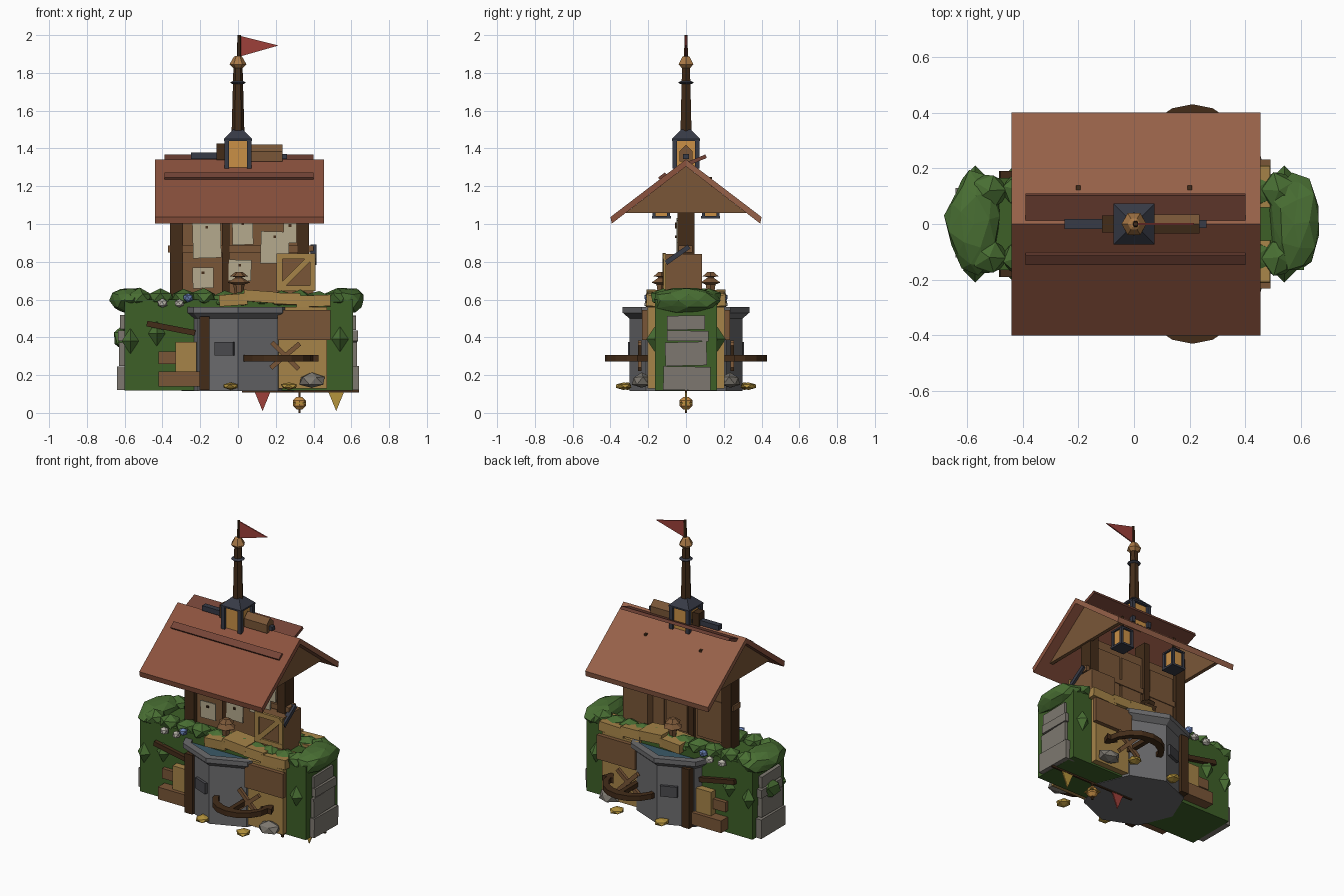
import bpy, bmesh, math, random
from mathutils import Matrix, Vector, Euler

if "Cube" in bpy.data.objects:
    bpy.data.objects.remove(bpy.data.objects["Cube"])
random.seed(4)
mats = {}

def mat(h):
    if h not in mats:
        lin = [(int(h[i:i + 2], 16) / 255) ** 2.2 for i in (0, 2, 4)]
        mats[h] = bpy.data.materials.new("col_" + h)
        mats[h].diffuse_color = (*lin, 1)
    return mats[h]

GREEN, LEAF, GREY, STONE, TAN, BROWN = "40602c", "4a6e36", "6b6b6d", "7c776f", "a5834a", "79573a"
DARK, PAPER, SLATE, AMBER, RED, GOLD = "45301f", "b3a88c", "3a3d48", "c88f48", "9c423c", "b3923f"

def add(name, bm, col, mir=False):
    """Finish a bmesh as an object; mir also copies it to the other side (y -> -y)."""
    if mir:
        d = bmesh.ops.duplicate(bm, geom=bm.verts[:] + bm.edges[:] + bm.faces[:])
        for v in d["geom"]:
            if isinstance(v, bmesh.types.BMVert):
                v.co.y *= -1
    bmesh.ops.recalc_face_normals(bm, faces=bm.faces[:])
    me = bpy.data.meshes.new(name)
    bm.to_mesh(me)
    bm.free()
    me.materials.append(mat(col))
    ob = bpy.data.objects.new(name, me)
    bpy.context.collection.objects.link(ob)
    return ob

def box(name, x, y, z, col, mir=False, rot=(0, 0, 0)):
    bm = bmesh.new()
    c = Vector(((x[0] + x[1]) / 2, (y[0] + y[1]) / 2, (z[0] + z[1]) / 2))
    s = (x[1] - x[0], y[1] - y[0], z[1] - z[0])
    r = Euler([math.radians(a) for a in rot]).to_matrix().to_4x4()
    bmesh.ops.create_cube(bm, size=1, matrix=Matrix.Translation(c) @ r @ Matrix.Diagonal((*s, 1)))
    return add(name, bm, col, mir)

def prism(name, pts, axis, a, b, col, mir=False):
    """Extrude a 2D outline along an axis from a to b."""
    bm = bmesh.new()
    def p(u, v, w):
        return {"x": (w, u, v), "y": (u, w, v), "z": (u, v, w)}[axis]
    lo = [bm.verts.new(p(u, v, a)) for u, v in pts]
    hi = [bm.verts.new(p(u, v, b)) for u, v in pts]
    bm.faces.new(lo)
    bm.faces.new(hi)
    for i in range(len(pts)):
        j = (i + 1) % len(pts)
        bm.faces.new((lo[i], lo[j], hi[j], hi[i]))
    return add(name, bm, col, mir)

def lathe(name, c, prof, n, col, mir=False, turn=0.0):
    """Spin (radius, height) points around a vertical axis at c with n flat sides."""
    bm = bmesh.new()
    rings = [[bm.verts.new((c[0] + r * math.cos(turn + i * math.tau / n), c[1] + r * math.sin(turn + i * math.tau / n), z))
              for i in range(n)] for r, z in prof]
    for p, q in zip(rings, rings[1:]):
        for i in range(n):
            bm.faces.new((p[i], p[(i + 1) % n], q[(i + 1) % n], q[i]))
    bm.faces.new(rings[0])
    bm.faces.new(rings[-1])
    return add(name, bm, col, mir)

def lump(name, c, s, col, mir=False, sub=1, jit=0.12):
    bm = bmesh.new()
    bmesh.ops.create_icosphere(bm, subdivisions=sub, radius=1, matrix=Matrix.Rotation(random.random() * 6, 4, "Z"))
    for v in bm.verts:
        k = 1 + random.uniform(-jit, jit)
        v.co = Vector([c[i] + v.co[i] * s[i] * k for i in range(3)])
    return add(name, bm, col, mir)

# hedge body
box("hedge_body", (-.6, .61), (-.165, .165), (.118, .6), GREEN)
for x, n in ((-.575, "left"), (.575, "right")):
    lump("hedge_end_top_" + n, (x, 0, .595), (.098, .18, .07), LEAF, sub=2)
for x in (-.52, -.41, -.29, -.18, -.07, .03, .13, .23, .33, .43, .52):
    lump("hedge_tuft", (x, -.12, .61 if x < -.1 or x > .45 else .6), (.075, .07, .05), LEAF, True)
for x, z in ((-.57, .38), (-.43, .42), (.54, .39), (.23, .47)):
    lathe("leaf_sprig", (x, -.165, 0), [(.002, z - .065), (.045, z), (.002, z + .065)], 4, LEAF, True)
lump("left_leaf_clump", (-.61, 0, .395), (.055, .09, .07), LEAF)

# stone blocks at both ends
for sx in (-1, 1):
    for z0, z1, y0, y1, t in ((.12, .25, -.12, .13, .64), (.25, .38, -.11, .11, .63), (.38, .44, -.1, .12, .635), (.44, .52, -.1, .1, .625)):
        xs = sorted((sx * .57, sx * t - (0 if sx > 0 else .0)))
        box("end_stone", xs, (y0, y1), (z0, z1 - .005), STONE, rot=(random.uniform(-2, 2), 0, 0))

# octagonal water basin with flared rim
lathe("basin", (0, 0), [(.3, .115), (.3, .5), (.335, .53), (.335, .56), (.285, .56), (.285, .525)], 8, GREY)
lathe("basin_water", (0, 0), [(.286, .525), (.286, .54)], 8, "3d5a68")
box("basin_post", (-.205, -.15), (-.262, -.215), (.12, .51), DARK, True)
box("basin_plaque", (-.12, -.015), (-.29, -.25), (.305, .375), "4b4b4f", True, (0, 0, -22))
for x, y in ((-.04, -.31), (.27, -.33)):
    lump("fallen_leaf", (x, y, .142), (.045, .05, .02), GOLD, True)

# timber wall, signboard and shelf boards on the right half
box("timber_wall", (.21, .47), (-.205, -.15), (.13, .56), TAN, True)
box("sign_panel", (.21, .49), (-.232, -.205), (.385, .545), BROWN, True)
for x0, x1, z in ((-.1, .05, .61), (.03, .2, .625), (.19, .33, .61), (.31, .49, .6)):
    box("shelf_board", (x0, x1), (-.21, -.06), (z - .04, z + .02), TAN, True, (random.uniform(-6, 6), random.uniform(-5, 5), 0))

# anchor: flat crescent, barbs and crossed struts
arc = [math.pi + i * math.pi / 8 for i in range(9)]
out = [(.21 + .19 * math.cos(a), -.24 + .19 * math.sin(a)) for a in arc]
inn = [(.21 + .16 * math.cos(a), -.24 + .14 * math.sin(a)) for a in reversed(arc)]
prism("anchor_arc", out + inn, "z", .272, .306, DARK, True)
for x, d in ((.035, -1), (.385, 1)):
    prism("anchor_barb", [(x - .04, -.26), (x + .04, -.26), (x + d * .01, -.19)], "z", .272, .306, DARK, True)
box("anchor_shank", (.195, .225), (-.4, -.2), (.275, .303), DARK, True)
for a in (45, -40):
    box("strut", (.15, .35), (-.255, -.235), (.29, .315), BROWN, True, (0, a, 0))
lump("boulder", (.39, -.235, .17), (.07, .055, .042), STONE, True)

# crates and planks on the left half
box("low_crate", (-.42, -.2), (-.235, -.15), (.14, .22), BROWN, True)
box("tall_crate", (-.33, -.22), (-.21, -.15), (.22, .375), TAN, True)
box("small_crate", (-.42, -.33), (-.19, -.15), (.26, .325), BROWN, True)
box("leaning_plank", (-.485, -.225), (-.19, -.16), (.433, .463), DARK, True, (0, 11, 0))
for x, z, c in ((-.4, .58, "b8b4aa"), (-.31, .58, "b8b4aa"), (-.265, .61, "6b82b5")):
    lump("flower", (x, -.195, z), (.027, .027, .025), c, True)

# notice board with posts, rails and pinned sheets
box("notice_board", (-.34, .35), (-.015, .02), (.58, 1.1), BROWN)
for x, w in ((-.325, .035), (-.065, .02), (.345, .03)):
    box("board_post", (x - w, x + w), (-.045, .045), (.58, 1.2), DARK)
box("board_rail", (-.37, .4), (-.04, .035), (.85, .885), BROWN)
for x0, x1 in ((-.28, -.1), (-.03, .12), (.14, .3)):
    box("back_slat", (x0, x1), (.02, .03), (.62, 1.04), BROWN)
for x0, x1, z0, z1 in ((-.24, -.09, .82, 1.01), (-.24, -.13, .66, .77), (-.03, .08, .89, 1.03), (-.05, .07, .7, .81), (.12, .27, .79, .96), (.24, .31, .9, 1.02)):
    box("pinned_sheet", (x0, x1), (-.05, -.042), (z0, z1), PAPER, rot=(0, random.uniform(-2, 2), 0))
    box("pin", ((x0 + x1) / 2 - .007, (x0 + x1) / 2 + .007), (-.057, -.048), (z1 - .035, z1 - .021), DARK)
lathe("feeder", (.005, -.13), [(.02, .62), (.03, .68), (.06, .69), (.02, .715), (.02, .72), (.05, .722), (.02, .745)], 6, BROWN, True)

# braced crate beside the board
box("side_crate", (.22, .4), (-.11, .085), (.6, .84), BROWN)
for z in (.66, .83):
    box("crate_rail", (.205, .41), (-.122, -.105), (z - .015, z + .015), TAN)
for x in (.22, .395):
    box("crate_stile", (x - .015, x + .015), (-.12, -.105), (.65, .845), TAN)
box("crate_brace", (.19, .43), (-.125, -.108), (.735, .765), TAN, rot=(0, -45, 0))
box("crate_lid_bar", (.385, .415), (-.12, .03), (.825, .85), SLATE, rot=(35, 0, 0))

# gabled roof, slope battens and gable panels
slope = [(0, 1.342), (-.4, 1.037), (-.393, 1.002), (0, 1.305)]
prism("roof_front", slope, "x", -.44, .455, "8a5340")
prism("roof_back", [(-y, z) for y, z in slope], "x", -.44, .455, "95614a")
box("front_batten", (-.39, .4), (-.145, -.1), (1.238, 1.262), "74463a", rot=(37, 0, 0))
box("back_batten", (-.39, .4), (.01, .11), (1.33, 1.35), "74463a", rot=(22, 0, 0))
for x in (-.375, .375):
    prism("gable_panel", [(-.32, 1.058), (.32, 1.058), (0, 1.305)], "x", x - .012, x + .012, BROWN)

def lantern(name, x, y, z, w, h):
    box(name + "_glass", (x - w * .8, x + w * .8), (y - w * .8, y + w * .8), (z, z + h), AMBER)
    for a in (-1, 1):
        for b in (-1, 1):
            cx, cy, t = x + a * w * .85, y + b * w * .85, w * .18
            box(name + "_bar", (cx - t, cx + t), (cy - t, cy + t), (z - .005, z + h), SLATE)
    lathe(name + "_cap", (x, y), [(w * 1.5, z + h), (w * 1.5, z + h + .01), (w * .5, z + h + w * .85)], 4, SLATE, turn=math.pi / 4)

# hanging lanterns under the eaves
for x in (-.2, .2):
    for y in (-.13, .13):
        lantern("eave_lantern", x, y, 1.04, .045, .1)
        box("lantern_base", (x - .05, x + .05), (y - .05, y + .05), (1.03, 1.043), SLATE)
        box("lantern_hook", (x - .008, x + .008), (y - .008, y + .008), (1.16, 1.25), DARK)

# ridge lantern, wind vane, mast and flag
lantern("ridge_lantern", 0, 0, 1.3, .07, .14)
box("vane_bar", (-.25, .26), (-.015, .015), (1.345, 1.37), SLATE)
box("vane_tail", (-.25, -.1), (-.018, .018), (1.345, 1.378), SLATE)
prism("vane_head", [(-.035, 1.33), (.035, 1.33), (.035, 1.385), (0, 1.42), (-.035, 1.385)], "x", .07, .235, BROWN)
box("vane_block", (-.115, -.07), (-.03, .03), (1.34, 1.425), DARK)
lathe("mast", (0, 0), [(.034, 1.48), (.024, 1.84)], 6, DARK)
lathe("mast_ring", (0, 0), [(.028, 1.74), (.042, 1.748), (.028, 1.757)], 8, SLATE)
lathe("mast_cap", (0, 0), [(.025, 1.825), (.045, 1.845), (.022, 1.885), (.012, 1.89)], 6, "a87848")
lathe("flag_pole", (.006, 0), [(.012, 1.88), (.009, 2.0)], 6, DARK)
prism("flag", [(.015, 1.995), (.015, 1.888), (.215, 1.945)], "y", -.004, .004, RED)

# pennants and bell hanging underneath
box("pennant_cord", (.02, .64), (-.006, .006), (.108, .12), DARK)
for x, c in ((.13, RED), (.52, GOLD)):
    prism("pennant", [(x - .042, .112), (x + .042, .112), (x, .01)], "y", -.004, .004, c)
lathe("bell", (.325, 0), [(.015, .018), (.034, .037), (.034, .066), (.015, .085)], 8, AMBER)
box("bell_band", (.29, .36), (-.035, .035), (.048, .055), GOLD)
box("bell_stem", (.319, .331), (-.006, .006), (0, .115), DARK)

for m in bpy.data.materials:
    if m.users and not m.is_grease_pencil:
        m.use_nodes = True
        m.node_tree.nodes["Principled BSDF"].inputs["Base Color"].default_value = m.diffuse_color
